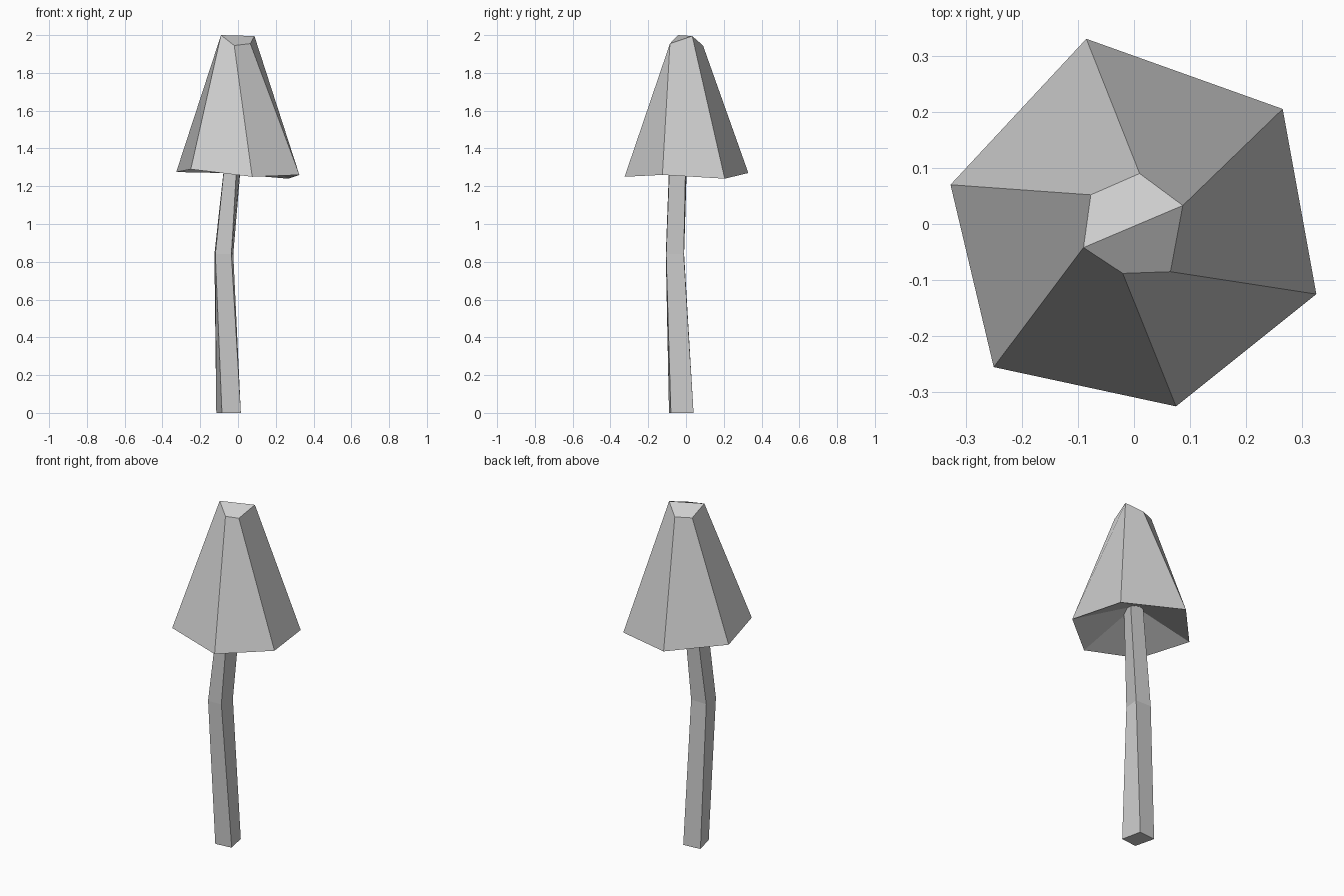
import bpy

old = bpy.data.objects.get("Cube")
if old:
    bpy.data.objects.remove(old, do_unlink=True)

grey = bpy.data.materials.new("light grey")
grey.use_nodes = True
colour = (0.6, 0.6, 0.6, 1)
grey.diffuse_color = colour
grey.node_tree.nodes["Principled BSDF"].inputs["Base Color"].default_value = colour


def bridge(a, b, n):
    """Quads joining the ring starting at index a to the ring starting at b."""
    return [(a + i, a + (i + 1) % n, b + (i + 1) % n, b + i) for i in range(n)]


def build(name, verts, faces):
    mesh = bpy.data.meshes.new(name)
    mesh.from_pydata(verts, [], faces)
    mesh.materials.append(grey)
    mesh.update()
    obj = bpy.data.objects.new(name, mesh)
    bpy.context.collection.objects.link(obj)
    return obj


# Cap: uneven six-sided cone, ridged crown, hollow underside
rim = [(-0.25, -0.255, 1.29), (0.075, -0.325, 1.25), (0.325, -0.125, 1.26),
       (0.265, 0.205, 1.24), (-0.085, 0.33, 1.27), (-0.327, 0.07, 1.275)]
crown = [(-0.09, -0.042, 2.0), (-0.02, -0.088, 1.945), (0.065, -0.085, 1.955),
         (0.087, 0.033, 1.995), (0.01, 0.09, 1.945), (-0.077, 0.052, 1.948)]
hollow = (-0.03, -0.03, 1.43)
n = len(rim)
faces = bridge(0, n, n)
faces += [(n, n + 1, n + 2, n + 3), (n, n + 3, n + 4, n + 5)]
faces += [((i + 1) % n, i, 2 * n) for i in range(n)]
build("mushroom_cap", rim + crown + [hollow], faces)

# Stem: bent four-sided post
rings = {
    0.0: [(-0.085, -0.09), (0.015, -0.08), (-0.01, 0.04), (-0.115, 0.03)],
    0.84: [(-0.12, -0.107), (-0.035, -0.105), (-0.025, -0.012), (-0.125, -0.01)],
    1.43: [(-0.06, -0.085), (0.0, -0.083), (0.025, 0.0), (-0.055, 0.008)],
}
verts = [(x, y, z) for z, ring in rings.items() for x, y in ring]
faces = bridge(0, 4, 4) + bridge(4, 8, 4) + [(3, 2, 1, 0), (8, 9, 10, 11)]
build("mushroom_stem", verts, faces)
